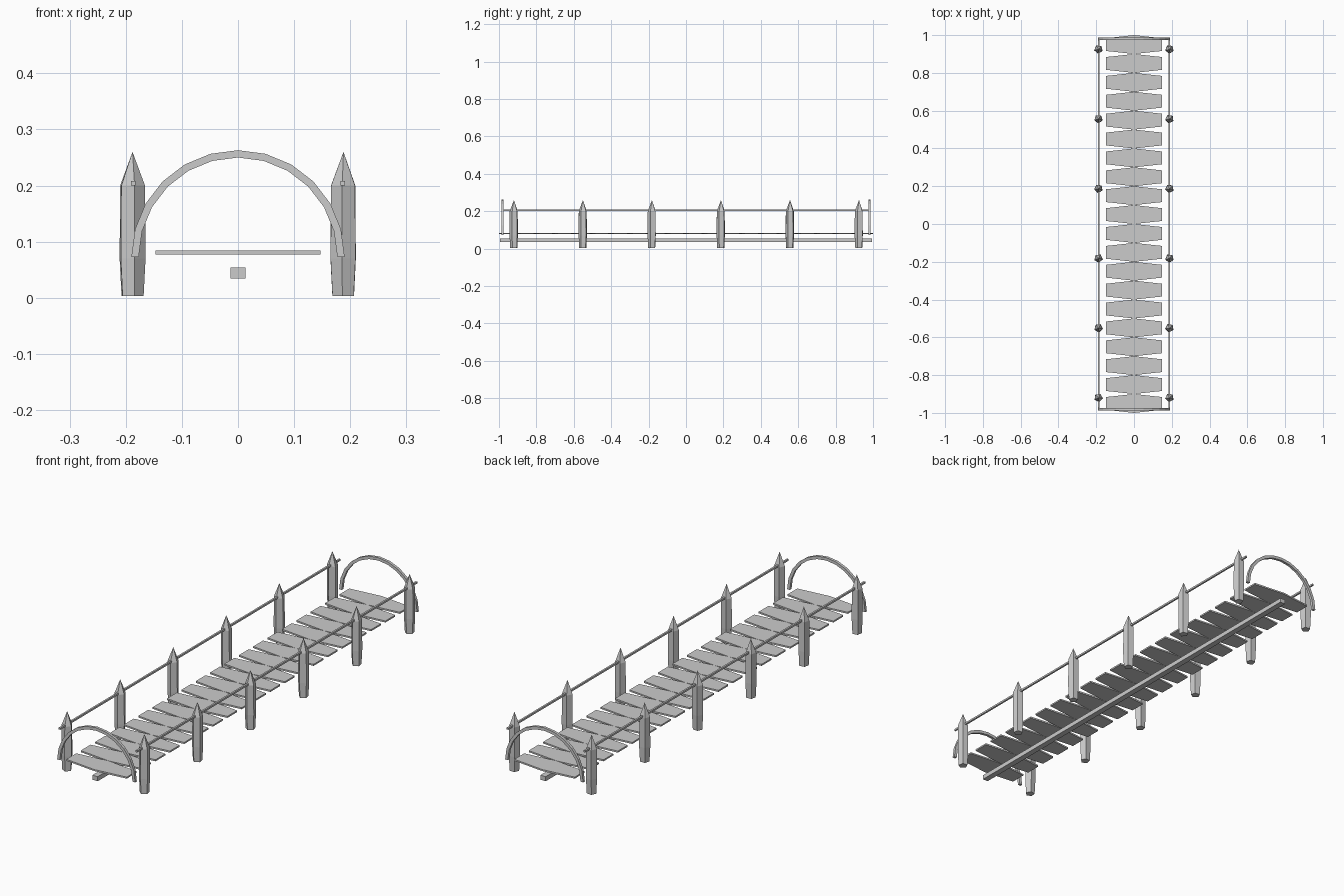
import bpy, bmesh, math, random
from mathutils import Matrix

if "Cube" in bpy.data.objects:
    bpy.data.objects.remove(bpy.data.objects["Cube"], do_unlink=True)
random.seed(4)

# One plain grey for the whole bridge
grey = bpy.data.materials.new("plain_grey")
grey.use_nodes = True
colour = (0.6, 0.6, 0.6, 1)
grey.diffuse_color = colour
grey.node_tree.nodes["Principled BSDF"].inputs["Base Color"].default_value = colour


def add_object(name, bm, location=(0, 0, 0)):
    bmesh.ops.recalc_face_normals(bm, faces=bm.faces)
    mesh = bpy.data.meshes.new(name)
    bm.to_mesh(mesh)
    bm.free()
    mesh.materials.append(grey)
    obj = bpy.data.objects.new(name, mesh)
    obj.location = location
    bpy.context.collection.objects.link(obj)
    return obj


def box(name, size, location):
    bm = bmesh.new()
    bmesh.ops.create_cube(bm, size=1, matrix=Matrix.Diagonal((*size, 1)))
    return add_object(name, bm, location)


def extrude_outline(name, points, offset, location):
    bm = bmesh.new()
    face = bm.faces.new([bm.verts.new(p) for p in points])
    result = bmesh.ops.extrude_face_region(bm, geom=[face])
    moved = [v for v in result["geom"] if isinstance(v, bmesh.types.BMVert)]
    bmesh.ops.translate(bm, vec=offset, verts=moved)
    if face.is_valid and not any(len(e.link_faces) == 1 for e in face.edges):
        pass
    elif not face.is_valid:
        bm.faces.new([v for v in bm.verts if v not in moved])
    return add_object(name, bm, location)


def post(name, x, y, spin):
    # Five-sided stake that swells slightly and ends in a point
    bm = bmesh.new()
    rings = []
    for z, radius in ((0.003, 0.020), (0.07, 0.0235), (0.2, 0.0225)):
        rings.append([bm.verts.new((radius * math.cos(spin + i * math.tau / 5),
                                    radius * math.sin(spin + i * math.tau / 5), z))
                      for i in range(5)])
    tip = bm.verts.new((0, 0, 0.26))
    bm.faces.new(rings[0])
    for i in range(5):
        j = (i + 1) % 5
        for low, high in zip(rings, rings[1:]):
            bm.faces.new((low[i], low[j], high[j], high[i]))
        bm.faces.new((rings[-1][i], rings[-1][j], tip))
    return add_object(name, bm, (x, y, 0))


# Walkway planks, widest in the middle and touching along the centre line
plank = [(-0.147, -0.034, 0), (0, -0.05, 0), (0.147, -0.034, 0),
         (0.147, 0.034, 0), (0, 0.05, 0), (-0.147, 0.034, 0)]
for i in range(20):
    extrude_outline(f"plank_{i + 1}", plank, (0, 0, 0.007), (0, -0.95 + i * 0.1, 0.077))

# Beam under the walkway
box("centre_beam", (0.026, 1.99, 0.02), (0, 0, 0.044))

# Posts and handrails on both sides
for side, x in (("left", 0.188), ("right", -0.188)):
    box(f"{side}_handrail", (0.008, 1.95, 0.008), (x - math.copysign(0.001, x), 0, 0.204))
    for i in range(6):
        spin = -math.pi / 2 + random.uniform(-0.2, 0.2)
        post(f"{side}_post_{i + 1}", x, -0.92 + i * 0.369, spin)

# Half-round arches over both ends
angles = [i * math.pi / 12 for i in range(13)]
arch = [(0.19 * math.cos(a), 0, 0.19 * math.sin(a)) for a in angles]
arch += [(0.177 * math.cos(a), 0, 0.177 * math.sin(a)) for a in reversed(angles)]
for end, y in (("front", -0.987), ("back", 0.975)):
    extrude_outline(f"{end}_arch", arch, (0, 0.012, 0), (0, y, 0.073))
